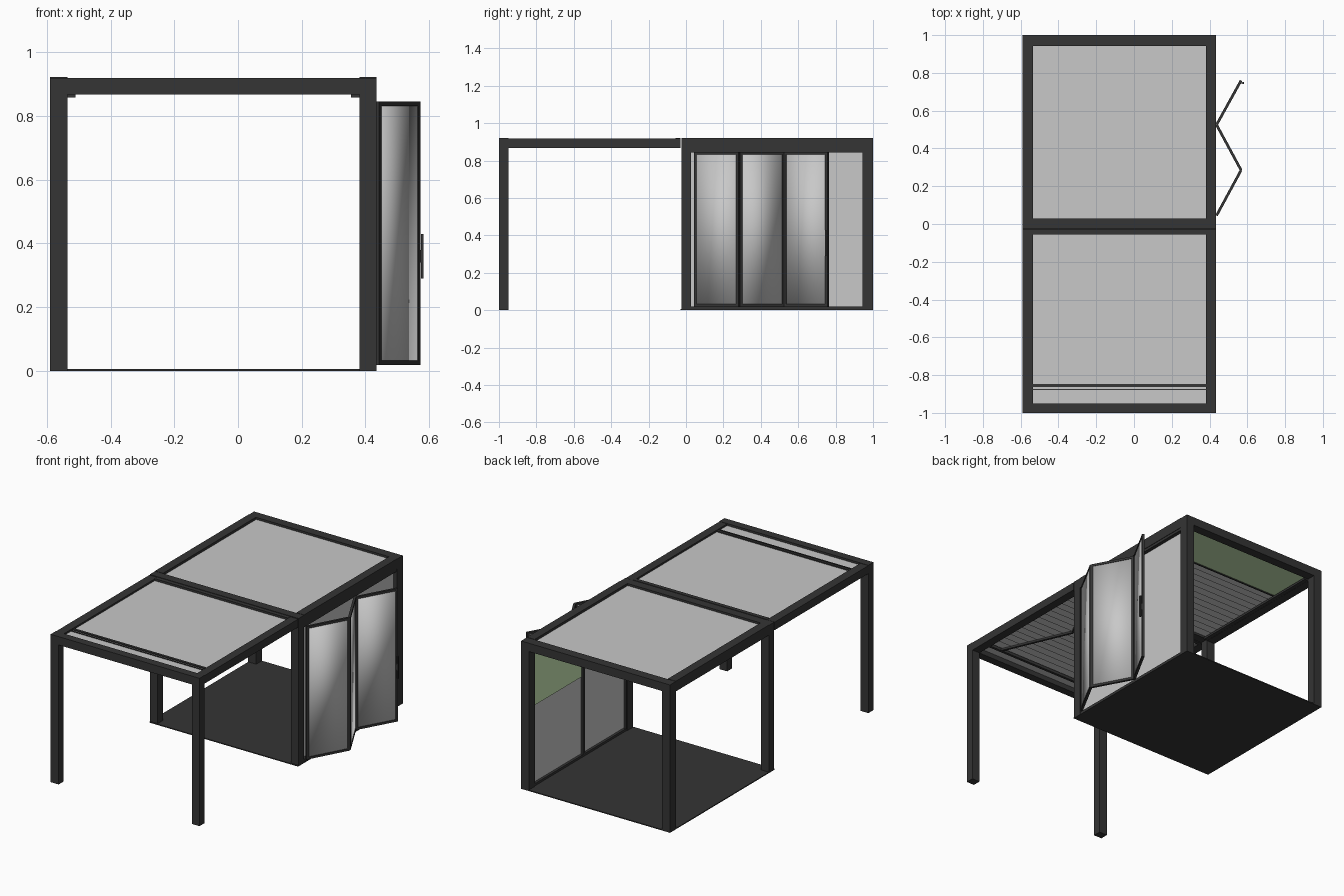
import bpy
import math
from mathutils import Vector

cube = bpy.data.objects.get("Cube")
if cube:
    bpy.data.objects.remove(cube, do_unlink=True)


def material(name, rgb):
    mat = bpy.data.materials.new(name)
    mat.use_nodes = True
    mat.diffuse_color = (*rgb, 1)
    mat.node_tree.nodes["Principled BSDF"].inputs["Base Color"].default_value = (*rgb, 1)
    return mat


DARK = material("dark_metal", (0.035, 0.035, 0.035))
LIGHT = material("light_grey_glass", (0.58, 0.58, 0.58))
GREEN = material("pale_green_fabric", (0.60, 0.82, 0.47))


def box(name, x, y, z, mat=DARK):
    """Box from (low, high) pairs on each axis."""
    bpy.ops.mesh.primitive_cube_add(size=1, location=[sum(p) / 2 for p in (x, y, z)])
    ob = bpy.context.object
    ob.name = name
    ob.scale = [p[1] - p[0] for p in (x, y, z)]
    bpy.ops.object.transform_apply(location=False, rotation=False, scale=True)
    ob.data.materials.append(mat)
    return ob


def beam(name, a, b, z, thick, mat=DARK):
    """Upright slab along the ground line a-b, spanning heights z."""
    a, b = Vector(a), Vector(b)
    d = b - a
    ob = box(name, (-d.length / 2, d.length / 2), (-thick / 2, thick / 2), z, mat)
    mid = (a + b) / 2
    ob.location.x, ob.location.y = mid
    ob.rotation_euler.z = math.atan2(d.y, d.x)
    return ob


X0, X1 = -0.59, 0.435          # outer frame
I0, I1 = -0.535, 0.382         # inner edges
TOP, LOW = 0.92, 0.868
SIDES = {"right": (X0, I0), "left": (I1, X1)}

# Floor, posts and side beams
box("floor", (X0, X1), (-0.03, 1), (0, 0.006))
for side, xs in SIDES.items():
    box(f"front_post_{side}", xs, (-1, -0.95), (0, TOP))
    box(f"middle_post_{side}", xs, (-0.025, 0.028), (0, TOP))
    box(f"rear_post_{side}", xs, (0.943, 1), (0, TOP))
    box(f"canopy_side_beam_{side}", xs, (-0.95, -0.03), (LOW, TOP - 0.002))
    box(f"cabin_side_beam_{side}", xs, (0.028, 0.943), (LOW - 0.01, TOP + 0.002))

# Cross beams
for name, ys in (("front_beam", (-1, -0.95)), ("canopy_back_beam", (-0.055, -0.03)),
                 ("middle_beam", (-0.025, 0.028)), ("rear_beam", (0.943, 1))):
    box(name, (I0, I1), ys, (LOW, TOP))

# Roof panes, with the sliding bars across the canopy
box("canopy_roof", (I0, I1), (-0.95, -0.05), (0.899, 0.907), LIGHT)
box("cabin_roof", (I0, I1), (0.028, 0.943), (0.899, 0.907), LIGHT)
box("canopy_front_bar", (I0, I1), (-0.863, -0.847), (LOW, 0.914))
box("canopy_thin_bar", (I0, I1), (-0.879, -0.874), (0.88, 0.911))


# Ribbed ceiling slats
def slats(name, start, end, count):
    step = (end - start) / count
    for i in range(count):
        y = start + i * step
        ob = box(f"{name}_{i + 1}", (I0, I1), (y, y + step * 1.02), (0.883, 0.888), LIGHT)
        ob.rotation_euler.x = math.radians(7)


slats("canopy_slat", -0.84, -0.06, 15)
slats("cabin_slat", 0.03, 0.65, 12)
box("ceiling_blind", (I0, I1), (0.655, 0.943), (0.88, 0.886), GREEN)
box("ceiling_blind_bar", (I0, I1), (0.648, 0.656), (0.874, 0.89))

# Ceiling guide rails and folding arms, mirrored about the middle
CX = (X0 + X1) / 2
for side, s in (("right", -1), ("left", 1)):
    edge = CX + s * 0.459
    box(f"guide_rail_{side}", sorted((edge, edge - s * 0.026)), (0.028, 0.943), (0.859, 0.872))
    shoulder, elbow, wrist = (CX + s * 0.37, -0.06), (CX + s * 0.19, -0.42), (CX + s * 0.38, -0.86)
    beam(f"upper_arm_{side}", shoulder, elbow, (0.868, 0.88), 0.014)
    beam(f"lower_arm_{side}", elbow, wrist, (0.868, 0.88), 0.014)

# Glazed wall on the left side, behind the folding doors
box("wall_glass", (0.402, 0.410), (0.028, 0.943), (0.015, LOW), LIGHT)
box("wall_blind", (0.397, 0.401), (0.46, 0.93), (0.50, 0.85), GREEN)
box("wall_bottom_rail", (0.386, 0.432), (0.028, 0.943), (0.004, 0.02))
box("wall_top_rail", (0.386, 0.432), (0.028, 0.943), (0.842, LOW))
box("wall_inner_stile", (0.386, 0.40), (0.44, 0.462), (0.02, 0.845))
for i, y in enumerate((0.028, 0.931)):
    box(f"wall_edge_stile_{i + 1}", (0.386, 0.40), (y, y + 0.012), (0.02, 0.845))

# Three folding door leaves in a zigzag
fold = [Vector(p) for p in ((0.437, 0.045), (0.567, 0.285), (0.437, 0.525), (0.567, 0.76))]
for i in range(3):
    a, b = fold[i], fold[i + 1]
    d = (b - a).normalized()
    n = f"door_{i + 1}"
    pane = beam(n + "_pane", a + d * 0.012, b - d * 0.012, (0.03, 0.835), 0.008, LIGHT)
    for poly in pane.data.polygons:
        poly.use_smooth = True
    beam(n + "_bottom_rail", a, b, (0.018, 0.032), 0.014)
    beam(n + "_top_rail", a, b, (0.832, 0.846), 0.014)
    beam(n + "_stile_near", a, a + d * 0.015, (0.018, 0.846), 0.014)
    beam(n + "_stile_far", b - d * 0.015, b, (0.018, 0.846), 0.014)

# Door handle
box("door_handle", (0.575, 0.583), (0.742, 0.752), (0.29, 0.43))
box("door_handle_mount", (0.562, 0.578), (0.744, 0.75), (0.34, 0.38))
